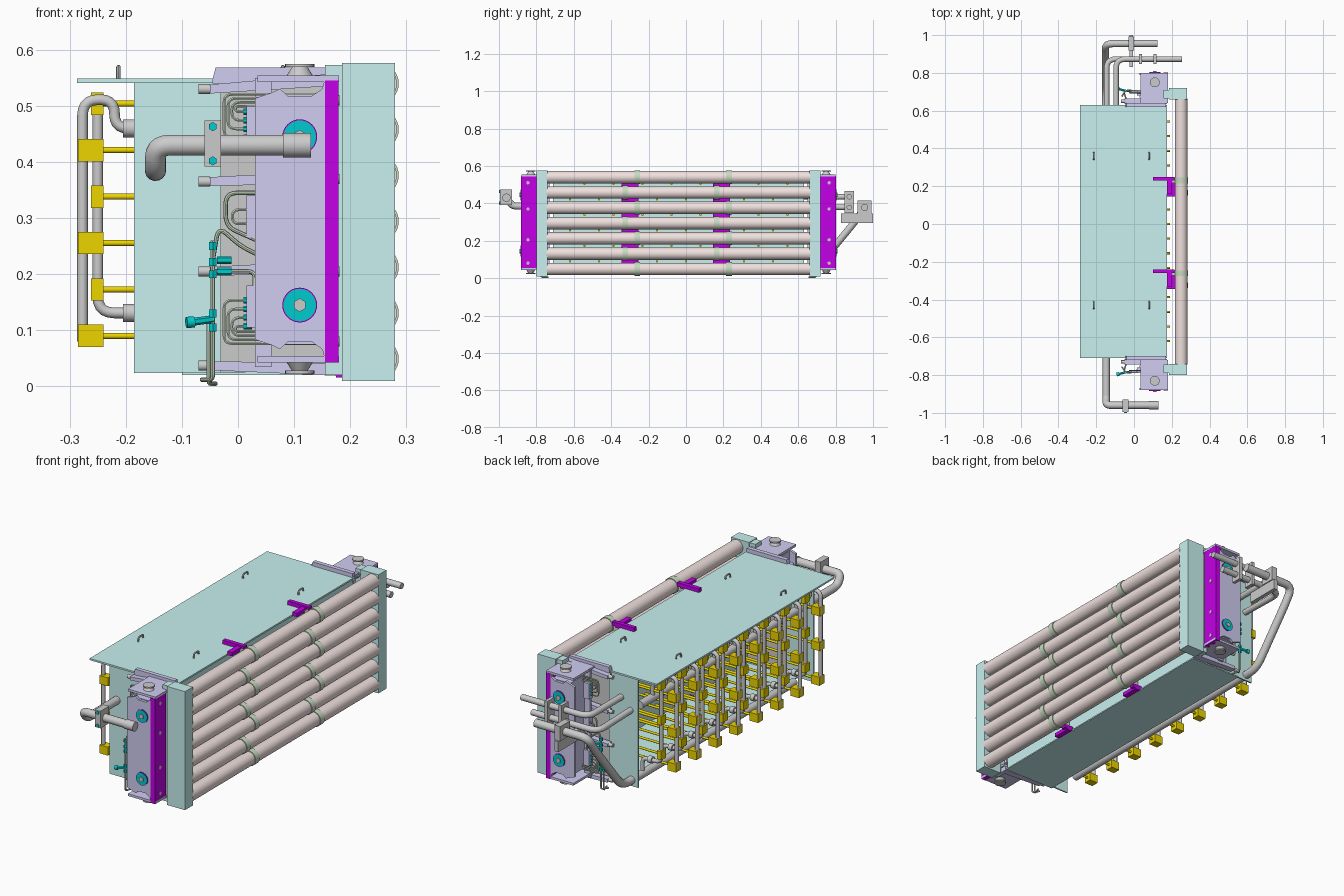
import bpy, bmesh, math
from mathutils import Vector

if "Cube" in bpy.data.objects:
    bpy.data.objects.remove(bpy.data.objects["Cube"])

YC = -0.04  # mid-plane of the symmetric body


def mat(name, r, g, b):
    m = bpy.data.materials.new(name)
    m.diffuse_color = (r, g, b, 1)
    m.use_nodes = True
    m.node_tree.nodes["Principled BSDF"].inputs["Base Color"].default_value = m.diffuse_color
    return m


CYAN = mat("pale_cyan", .58, .88, .87)
LAV = mat("lavender", .63, .61, .88)
PURPLE = mat("purple", .55, .0, .80)
PINK = mat("pale_pink", .87, .75, .73)
YELLOW = mat("yellow", .85, .66, .0)
TEAL = mat("teal", .0, .60, .62)
GREEN = mat("grey_green", .58, .70, .54)
GREY = mat("grey", .52, .52, .52)
STEEL = mat("light_steel", .70, .70, .72)


def add(name, bm, m):
    bmesh.ops.recalc_face_normals(bm, faces=bm.faces)
    me = bpy.data.meshes.new(name)
    bm.to_mesh(me)
    bm.free()
    me.materials.append(m)
    o = bpy.data.objects.new(name, me)
    bpy.context.collection.objects.link(o)
    return o


def smooth(o):
    o.data.shade_smooth()
    o.data.set_sharp_from_angle(angle=math.radians(40))
    return o


def box(name, x0, x1, y0, y1, z0, z1, m):
    bm = bmesh.new()
    bmesh.ops.create_cube(bm, size=1)
    for v in bm.verts:
        v.co = Vector(((x0 + x1) / 2 + v.co.x * (x1 - x0), (y0 + y1) / 2 + v.co.y * (y1 - y0),
                       (z0 + z1) / 2 + v.co.z * (z1 - z0)))
    return add(name, bm, m)


def cyl(name, p, q, r, m, n=24, r2=None):
    p, q = Vector(p), Vector(q)
    bm = bmesh.new()
    bmesh.ops.create_cone(bm, cap_ends=True, segments=n, radius1=r, radius2=r if r2 is None else r2,
                          depth=(q - p).length)
    rot = (q - p).to_track_quat('Z', 'Y')
    for v in bm.verts:
        v.co = rot @ v.co + (p + q) / 2
    o = add(name, bm, m)
    return smooth(o) if n > 8 else o


def prism(name, pts, y0, y1, m):
    """Extrude an x-z outline along y."""
    bm = bmesh.new()
    f = bm.faces.new([bm.verts.new((x, y0, z)) for x, z in pts])
    g = bmesh.ops.extrude_face_region(bm, geom=[f])
    for v in g['geom']:
        if isinstance(v, bmesh.types.BMVert):
            v.co.y = y1
    return add(name, bm, m)


def pipe(name, pts, r, m, bend=0.03, res=3):
    """Round tube along a path with rounded corners."""
    pts = [Vector(p) for p in pts]
    out = [pts[0]]
    for a, b, c in zip(pts, pts[1:], pts[2:]):
        d = min(bend, (a - b).length * .49, (c - b).length * .49)
        s, e = b + (a - b).normalized() * d, b + (c - b).normalized() * d
        for i in range(6):
            t = i / 5
            out.append(s * (1 - t) ** 2 + b * 2 * t * (1 - t) + e * t * t)
    out.append(pts[-1])
    cu = bpy.data.curves.new(name, 'CURVE')
    cu.dimensions = '3D'
    cu.bevel_depth, cu.bevel_resolution, cu.use_fill_caps = r, res, True
    sp = cu.splines.new('POLY')
    sp.points.add(len(out) - 1)
    for p, co in zip(sp.points, out):
        p.co = (*co, 1)
    sp.use_smooth = True
    tmp = bpy.data.objects.new(name + "_path", cu)
    bpy.context.collection.objects.link(tmp)
    me = bpy.data.meshes.new_from_object(tmp.evaluated_get(bpy.context.evaluated_depsgraph_get()))
    bpy.data.objects.remove(tmp)
    me.materials.clear()
    me.materials.append(m)
    o = bpy.data.objects.new(name, me)
    bpy.context.collection.objects.link(o)
    return smooth(o)


# front tube bank with staggered clips and purple brackets
for i in range(7):
    z = 0.049 + i * 0.0818
    cyl("front_tube", (.25, -.745, z), (.25, .665, z), .033, PINK, 32)
    off = 0 if i % 2 == 0 else -.065
    for y in (-.26, .23):
        cyl("tube_clip", (.25, y + off - .015, z), (.25, y + off + .015, z), .0365, GREEN, 32)
        box("clip_tail", .18, .225, y + off - .012, y + off + .012, z - .015, z + .015, GREEN)
        if i < 6:
            box("clip_bracket", .17, .225, y - .085, y + .005, z + .033, z + .049, PURPLE)
for y in (-.26, .23):
    for z in (.028, .556):
        box("mount_arm", .10, .215, y, y + .02, z - .006, z + .012, PURPLE)
        box("mount_foot", .175, .2, y - .07, y + .02, z - .012, z + .006, PURPLE)

# housing roof, floor, inner wall and lifting hooks
box("roof_plate", -.287, .175, -.71, .63, .541, .549, CYAN)
box("floor_plate", -.10, .172, -.71, .63, .02, .026, CYAN)
box("inner_wall", .160, .166, -.71, .63, .026, .541, CYAN)
for x in (-.213, .08):
    for y in (-.43, .36):
        pipe("lifting_hook", [(x, y - .018, .545), (x, y - .018, .569), (x, y + .018, .569), (x, y + .018, .555)],
             .004, GREY, .017, 2)

# heating rods with clamp blocks and paired riser pipes
rows = [.09 + i * .0828 for i in range(6)]
for c in range(8):
    ya = -.62 + c * .155
    yb = ya + .0775
    for i, z in enumerate(rows):
        y = ya if i % 2 == 0 else yb
        cyl("heating_rod", (-.25, y, z), (.19, y, z), .0055, YELLOW, 12)
        if i % 2 == 0:
            box("clamp_block", -.285, -.24, y - .019, y + .019, z - .02, z + .02, YELLOW)
        else:
            box("rear_clamp_block", -.262, -.240, y - .019, y + .019, z - .02, z + .02, YELLOW)
    pipe("outer_riser", [(-.277, ya, .08), (-.277, ya, .511), (-.22, ya, .511), (-.22, ya, .46),
                         (-.15, ya, .46), (-.15, ya, .39)], .0095, GREY)
    pipe("inner_riser", [(-.25, yb, .51), (-.25, yb, .131), (-.15, yb, .131), (-.15, yb, .06)], .0095, GREY)
    cyl("upper_flange", (-.205, ya, .46), (-.185, ya, .46), .016, STEEL)
    cyl("lower_flange", (-.205, yb, .131), (-.185, yb, .131), .016, STEEL)

# feed pipe on the front end, running into the upper header
pipe("front_feed_pipe", [(.10, -.96, .43), (-.147, -.96, .43), (-.147, -.93, .385), (-.147, .56, .385)],
     .019, GREY, .05, 5)
cyl("feed_pipe_socket", (.08, -.96, .43), (.13, -.96, .43), .022, GREY)
box("feed_pipe_clamp", -.06, -.03, -.995, -.93, .392, .474, STEEL)
for z in (.402, .463):
    cyl("clamp_bolt_head", (-.045, -1.0, z), (-.045, -.99, z), .008, TEAL, 6)

# return pipes on the rear end, one sloping down to the lower header
pipe("lower_return_pipe", [(.125, .955, .378), (-.15, .955, .378), (-.15, .91, .31), (-.15, .70, .055),
                           (-.15, .6, .052), (-.15, -.6, .052)], .019, GREY, .05, 5)
pipe("upper_return_pipe", [(.255, .873, .435), (-.095, .873, .435), (-.095, .6, .435)], .0145, GREY, .05, 5)
pipe("middle_return_pipe", [(.2, .873, .378), (-.145, .873, .378), (-.145, .6, .385)], .0145, GREY, .05, 5)
box("return_pipe_bracket", -.025, -.005, .83, 1.0, .295, .345, STEEL)
box("lower_pipe_clamp", -.03, 0, .918, .992, .345, .415, STEEL)
for x in (.035, .11):
    box("upper_pipe_clamp", x - .008, x + .008, .847, .899, .347, .465, STEEL)


# everything that repeats at both ends
def build_end(f):
    def Y(y):
        return y if f > 0 else 2 * YC - y

    def b(name, x0, x1, y0, y1, z0, z1, m):
        return box(name, x0, x1, min(Y(y0), Y(y1)), max(Y(y0), Y(y1)), z0, z1, m)

    def c(name, p, q, *a):
        return cyl(name, (p[0], Y(p[1]), p[2]), (q[0], Y(q[1]), q[2]), *a)

    def t(name, pts, *a):
        return pipe(name, [(x, Y(y), z) for x, y, z in pts], *a)

    # tube header, end panels and purple edge plate
    b("tube_header", .185, .28, -.80, -.74, .01, .576, CYAN)
    b("header_lip", .155, .185, -.79, -.745, .02, .573, CYAN)
    b("end_panel", -.185, -.03, -.705, -.698, .024, .541, CYAN)
    b("inner_end_panel", -.03, .165, -.70, -.694, .026, .541, STEEL)
    b("edge_plate", .155, .179, -.882, -.80, .043, .545, PURPLE)
    for z in (.08, .205, .37, .51):
        c("edge_plate_pin", (.177, -.845, z), (.181, -.845, z), .009, STEEL, 16)

    # lavender mounting block with notched outline
    zc = .2985
    half = [(.155, .25), (.15, .232), (.13, .218), (.09, .218), (.075, .232), (.06, .225), (.03, .215)]
    outline = [(x, zc + d) for x, d in half] + [(x, zc - d) for x, d in reversed(half)]
    prism("mounting_face", outline, Y(-.88), Y(-.868), LAV)
    b("mounting_core", .06, .155, -.868, -.73, .075, .52, LAV)
    for z in (.043, .543):
        b("mounting_cap", .035, .18, -.88, -.72, z, z + .011, LAV)
    b("mounting_web", .03, .06, -.76, -.75, .035, .55, LAV)
    for z in (.145, .445):
        c("port_ring", (.11, -.878, z), (.11, -.883, z), .031, PURPLE, 32)
        c("port_disc", (.11, -.878, z), (.11, -.885, z), .029, TEAL, 32)
        c("port_nut", (.11, -.885, z), (.11, -.89, z), .012, STEEL, 6)
    for z0, s in ((.553, 1), (.044, -1)):
        c("spool_neck", (.11, -.83, z0), (.11, -.83, z0 + .016 * s), .024, STEEL, 24, .014)
        c("spool_rim", (.11, -.83, z0 + .016 * s), (.11, -.83, z0 + .022 * s), .026, STEEL)
        c("header_stud", (.165, -.775, z0 + .011 * s), (.188, -.775, z0 + .011 * s), .008, STEEL, 12)

    # tapered support arms with end nuts
    for z, d in ((.53, .016), (.365, .008), (.205, .008), (.037, -.008)):
        prism("support_arm", [(-.05, z - .008), (.175, z - .01 + d), (.175, z + .012 + d), (-.05, z + .008)],
              Y(-.745), Y(-.715), LAV)
        c("arm_nut", (-.07, -.73, z), (-.05, -.73, z), .009, STEEL, 12)
    prism("roof_gusset", [(-.045, .549), (-.04, .568), (.17, .568), (.17, .54), (-.045, .54)],
          Y(-.72), Y(-.70), LAV)

    # nested small lines, top and bottom, with fittings
    for k in range(4):
        d = k * .007
        for s in (1, -1):
            y = -.775
            t("capillary_line", [(.185, y, zc + s * (.222 - d)), (-.025 + d, y, zc + s * (.222 - d)),
                                 (-.025 + d, y, zc + s * (.145 + d * 2.2)), (.035, y, zc + s * (.145 + d * 2.2))],
              .0028, GREEN, .015, 1)
            c("line_fitting", (.01, y, zc + s * (.145 + d * 2.2)), (.025, y, zc + s * (.145 + d * 2.2)),
              .0055, TEAL, 6)
    for z in (.145, .305, .465):
        b("terminal_block", .015, .045, -.79, -.76, z - .04, z + .035, LAV)

    # gas line with tee fittings
    y = -.785
    t("supply_line", [(-.045, y, .26), (-.045, y, .012), (-.065, y + .03, .012)], .004, GREEN, .01, 2)
    t("supply_line", [(-.052, y + .01, .12), (-.052, y + .01, .005), (-.04, y + .05, .005)], .004, GREEN, .01, 2)
    t("branch_line", [(-.045, y, .225), (-.035, y, .285), (.005, y, .25), (.035, y, .235)], .004, GREEN, .02, 2)
    t("branch_line", [(-.045, y, .205), (.03, y, .205), (.03, y, .18)], .004, GREEN, .015, 2)
    t("middle_loop", [(.035, y, .345), (-.022, y, .345), (-.022, y, .285), (.035, y, .26)], .004, GREEN, .02, 2)
    t("middle_loop", [(.035, y, .315), (-.01, y, .315), (-.01, y, .29), (.035, y, .29)], .003, GREEN, .012, 1)
    for z in (.105, .13, .2, .222, .25):
        c("tee_fitting", (-.045, y, z - .007), (-.045, y, z + .007), .008, TEAL, 6)
    for z in (.205, .225):
        c("side_fitting", (-.037, y, z), (-.012, y, z), .007, TEAL, 6)
    c("valve_body", (-.082, y - .01, .115), (-.045, y, .12), .007, TEAL, 6)
    c("valve_knob", (-.092, y - .012, .114), (-.078, y - .009, .115), .010, TEAL, 12)


for side in (1, -1):
    build_end(side)
